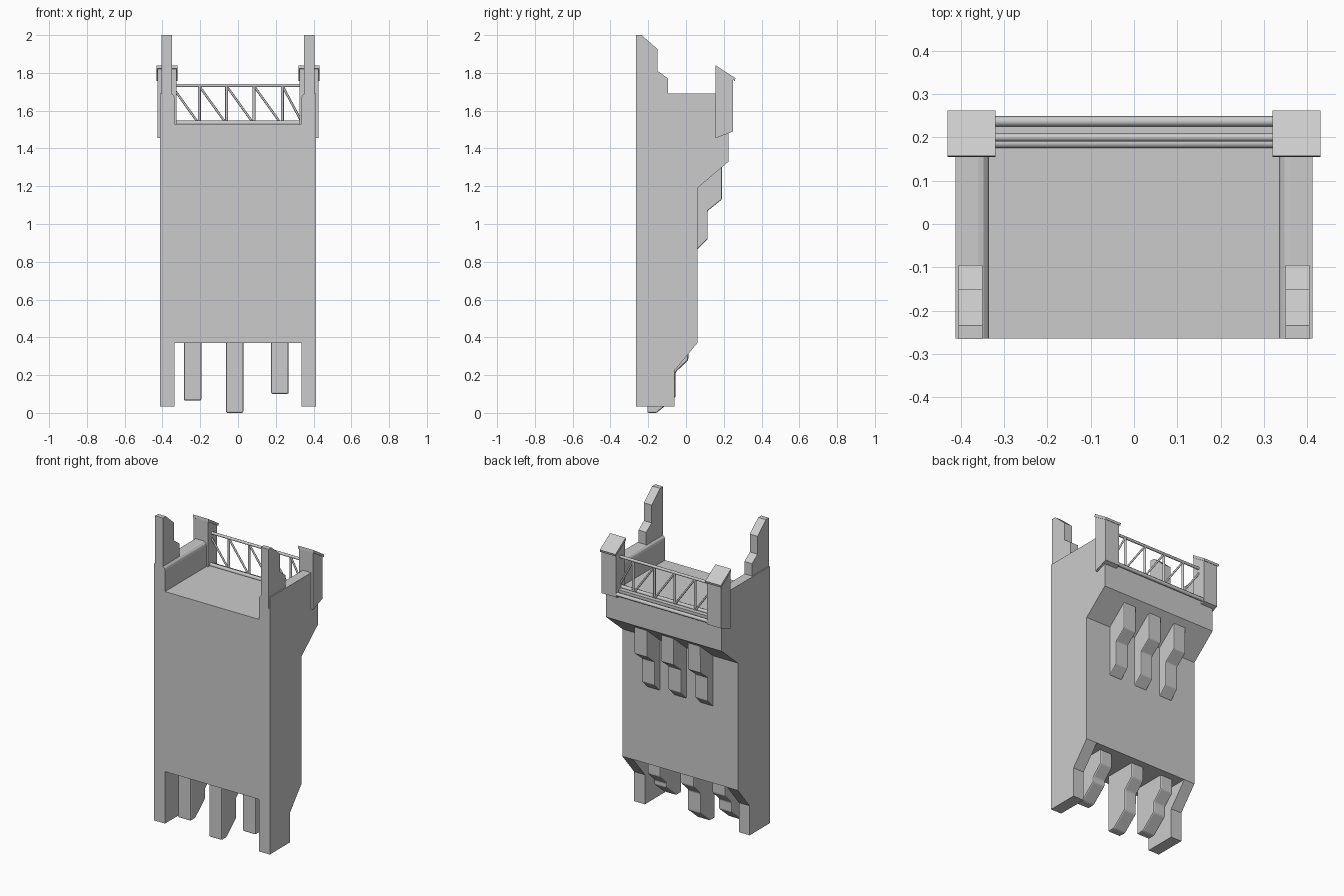
import bpy, bmesh
from mathutils import Vector

cube = bpy.data.objects.get("Cube")
if cube:
    bpy.data.objects.remove(cube, do_unlink=True)

grey = bpy.data.materials.new("plain grey")
grey.use_nodes = True
colour = (0.6, 0.6, 0.6, 1)
grey.diffuse_color = colour
grey.node_tree.nodes["Principled BSDF"].inputs["Base Color"].default_value = colour


def finish(name, bm):
    bmesh.ops.recalc_face_normals(bm, faces=bm.faces)
    mesh = bpy.data.meshes.new(name)
    bm.to_mesh(mesh)
    bm.free()
    mesh.materials.append(grey)
    obj = bpy.data.objects.new(name, mesh)
    bpy.context.collection.objects.link(obj)
    return obj


def prism(name, profile, x0, x1, bevel=0):
    """Extrude a (y, z) side profile along x."""
    bm = bmesh.new()
    face = bm.faces.new([bm.verts.new((x0, y, z)) for y, z in profile])
    new = bmesh.ops.extrude_face_region(bm, geom=[face])["geom"]
    verts = [v for v in new if isinstance(v, bmesh.types.BMVert)]
    bmesh.ops.translate(bm, verts=verts, vec=(x1 - x0, 0, 0))
    obj = finish(name, bm)
    if bevel:
        mod = obj.modifiers.new("soft edges", 'BEVEL')
        mod.width = bevel
        mod.segments = 2
    return obj


def bar(name, a, b, radius):
    """Round bar between two points."""
    a, b = Vector(a), Vector(b)
    bm = bmesh.new()
    bmesh.ops.create_cone(bm, cap_ends=True, segments=8, radius1=radius,
                          radius2=radius, depth=(b - a).length)
    obj = finish(name, bm)
    obj.location = (a + b) / 2
    obj.rotation_euler = (b - a).to_track_quat('Z', 'Y').to_euler()
    for p in obj.data.polygons:
        p.use_smooth = len(p.vertices) == 4
    return obj


FRONT, BACK, LIP = -0.265, 0.06, 0.225

# Central slab with overhanging top
prism("central_slab", [(FRONT, 0.37), (BACK, 0.37), (BACK, 1.19), (LIP, 1.33),
                       (LIP, 1.53), (FRONT, 1.53)], -0.34, 0.34)

wall = [(FRONT, 0.035), (-0.06, 0.035), (-0.06, 0.225), (BACK, 0.37), (BACK, 1.19),
        (LIP, 1.33), (LIP, 1.69), (FRONT, 1.69)]
horn = [(FRONT - 0.001, 1.62), (FRONT - 0.001, 2), (-0.235, 2), (-0.15, 1.925),
        (-0.15, 1.81), (-0.095, 1.77), (-0.095, 1.62)]
post = [(0.157, 1.455), (0.25, 1.49), (0.25, 1.77), (0.157, 1.83)]
cap = [(0.155, 1.822), (0.258, 1.758), (0.262, 1.772), (0.157, 1.84)]

# Side walls, front horns and capped rear posts
for side, s in (("left", 1), ("right", -1)):
    obj = prism(side + "_wall", wall, s * 0.335, s * 0.412)
    # Soften the inner top edge
    bm = bmesh.new()
    bm.from_mesh(obj.data)
    edges = [e for e in bm.edges
             if all(v.co.z > 1.68 and abs(v.co.x) < 0.34 for v in e.verts)]
    bmesh.ops.bevel(bm, geom=edges, offset=0.025, segments=3, profile=0.5,
                    affect='EDGES')
    bm.to_mesh(obj.data)
    bm.free()
    prism(side + "_horn", horn, s * 0.35, s * 0.405)
    prism(side + "_rear_post", post, s * 0.325, s * 0.426)
    prism(side + "_post_cap", cap, s * 0.32, s * 0.431)

# Upper rear brackets
upper = [(0.05, 0.865), (0.06, 0.865), (0.115, 0.92), (0.115, 1.07), (0.19, 1.13),
         (0.19, 1.32), (0.05, 1.32)]
for i, x in enumerate((-0.19, 0, 0.19)):
    prism(f"upper_bracket_{i + 1}", upper, x - 0.045, x + 0.045, 0.008)

# Hanging lower brackets of different lengths
for i, (x, z) in enumerate(((-0.24, 0.065), (-0.018, 0), (0.222, 0.1))):
    lower = [(-0.205, z), (-0.155, z), (-0.055, z + 0.085), (-0.055, 0.215),
             (0.012, 0.28), (0.012, 0.38), (-0.205, 0.38)]
    prism(f"lower_bracket_{i + 1}", lower, x - 0.046, x + 0.046, 0.008)

# Rear railing truss
TOP, LOW, Y = 1.733, 1.535, 0.2
bar("top_rail", (-0.33, Y, TOP), (0.33, Y, TOP), 0.009)
bar("bottom_rail", (-0.33, 0.187, LOW), (0.33, 0.187, LOW), 0.012)
bar("back_rail", (-0.33, 0.237, 1.505), (0.33, 0.237, 1.505), 0.012)
stations = [-0.35, -0.205, -0.06, 0.085, 0.235]
for i, x in enumerate(stations):
    if i:
        bar(f"upright_{i}", (x, Y, LOW), (x, Y, TOP), 0.008)
    end = min(x + 0.14, 0.34)
    bar(f"diagonal_{i + 1}", (x + 0.005, Y, TOP - 0.01), (end, Y, LOW), 0.006)
